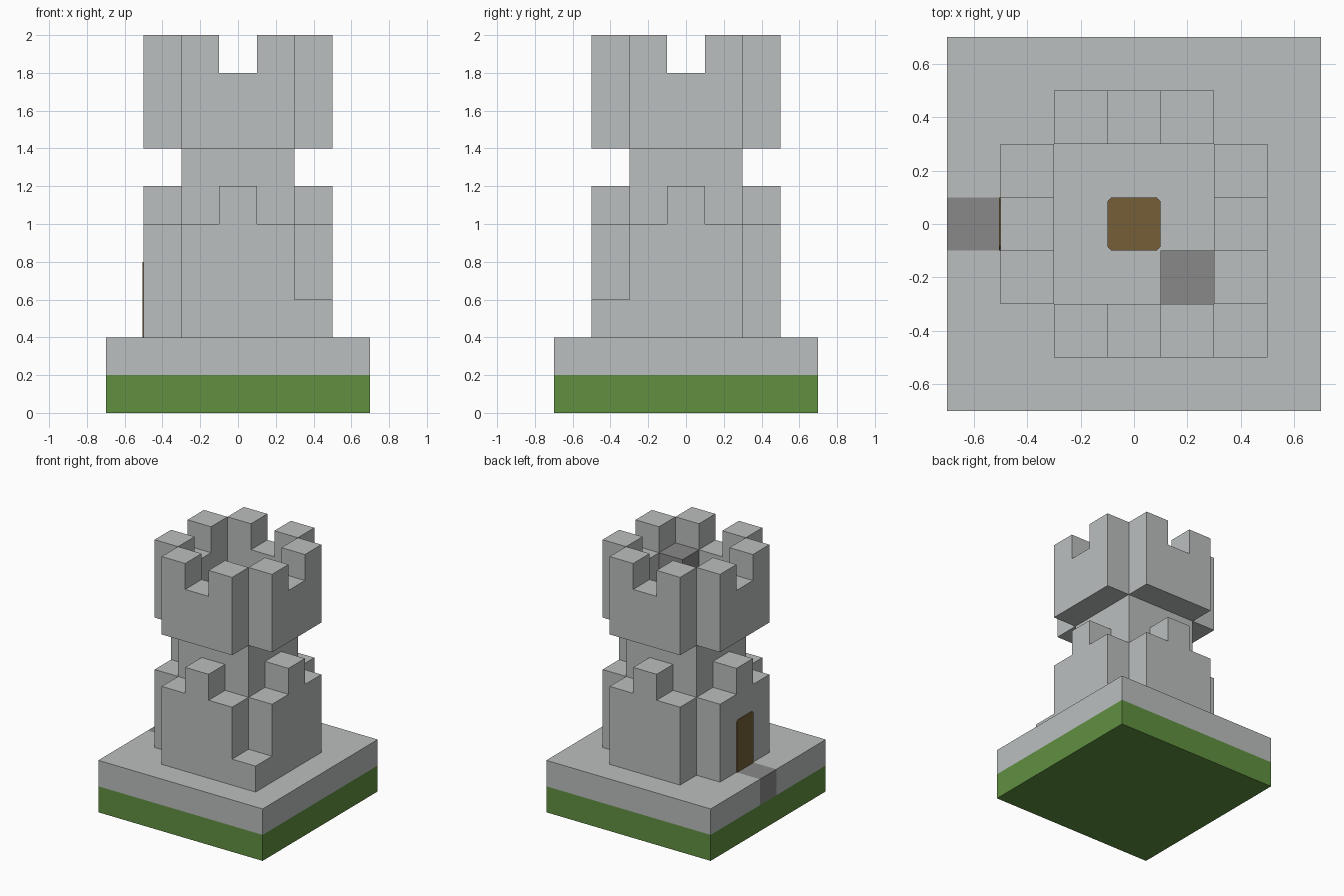
import bpy
import bmesh
from math import pi
from mathutils import Matrix

cube = bpy.data.objects.get("Cube")
if cube:
    bpy.data.objects.remove(cube, do_unlink=True)


def material(name, r, g, b):
    mat = bpy.data.materials.new(name)
    mat.use_nodes = True
    mat.diffuse_color = (r, g, b, 1)
    mat.node_tree.nodes["Principled BSDF"].inputs["Base Color"].default_value = (r, g, b, 1)
    return mat


stone = material("light stone", 0.5, 0.52, 0.52)
dark_stone = material("dark stone", 0.25, 0.25, 0.25)
grass = material("grass green", 0.12, 0.28, 0.053)
wood = material("brown wood", 0.178, 0.112, 0.04)


def prism(name, outline, height, mat, transform):
    """Extrude a flat outline upwards, then place it with a matrix."""
    bm = bmesh.new()
    face = bm.faces.new([bm.verts.new((x, y, 0)) for x, y in outline])
    new = bmesh.ops.extrude_face_region(bm, geom=[face])["geom"]
    top = [v for v in new if isinstance(v, bmesh.types.BMVert)]
    bmesh.ops.translate(bm, verts=top, vec=(0, 0, height))
    bm.transform(transform)
    bmesh.ops.recalc_face_normals(bm, faces=bm.faces)
    mesh = bpy.data.meshes.new(name)
    bm.to_mesh(mesh)
    bm.free()
    mesh.materials.append(mat)
    obj = bpy.data.objects.new(name, mesh)
    bpy.context.collection.objects.link(obj)
    return obj


def box(name, x, y, z, mat):
    """Box from (low, high) ranges."""
    outline = [(x[0], y[0]), (x[1], y[0]), (x[1], y[1]), (x[0], y[1])]
    return prism(name, outline, z[1] - z[0], mat, Matrix.Translation((0, 0, z[0])))


def mirrored(half):
    """Complete a right-hand half outline with its left-hand half."""
    return half + [(-x, y) for x, y in reversed(half)]


# Ground and paved base, with a gap for the path
box("grass_base", (-0.7, 0.7), (-0.7, 0.7), (0, 0.2), grass)
slab = [(-0.7, -0.7), (0.7, -0.7), (0.7, 0.7), (-0.7, 0.7),
        (-0.7, 0.1), (-0.5, 0.1), (-0.5, -0.1), (-0.7, -0.1)]
prism("stone_slab", slab, 0.2, stone, Matrix.Translation((0, 0, 0.2)))
box("path", (-0.7, -0.5), (-0.1, 0.1), (0.2, 0.4), dark_stone)

# Tower core, whose top is the roof floor
box("tower_core", (-0.3, 0.3), (-0.3, 0.3), (0.4, 1.6), stone)

# Crenellated walls on all four sides
lower_wall = mirrored([(0.3, 0.4), (0.3, 1.0), (0.1, 1.0), (0.1, 1.2)])
upper_wall = mirrored([(0.3, 1.4), (0.3, 2.0), (0.1, 2.0), (0.1, 1.8)])
upright = Matrix.Rotation(pi / 2, 4, "X")
for i, side in enumerate(("front", "left", "back", "right")):
    place = Matrix.Rotation(i * pi / 2, 4, "Z") @ Matrix.Translation((0, -0.3, 0)) @ upright
    prism(side + "_lower_wall", lower_wall, 0.2, stone, place)
    prism(side + "_upper_wall", upper_wall, 0.2, stone, place)

# Loose blocks
box("corner_block", (0.3, 0.5), (-0.5, -0.3), (0.4, 0.6), stone)
box("roof_block", (0.1, 0.3), (-0.3, -0.1), (1.6, 1.8), dark_stone)

# Wooden door and roof hatch as thin plates with clipped corners
door = mirrored([(0.1, 0.4), (0.1, 0.785), (0.085, 0.8)])
prism("door", door, 0.006, wood,
      Matrix.Rotation(-pi / 2, 4, "Z") @ Matrix.Translation((0, -0.5, 0)) @ upright)
hatch = mirrored([(0.085, -0.1), (0.1, -0.085), (0.1, 0.085), (0.085, 0.1)])
prism("roof_hatch", hatch, 0.006, wood, Matrix.Translation((0, 0, 1.6)))
